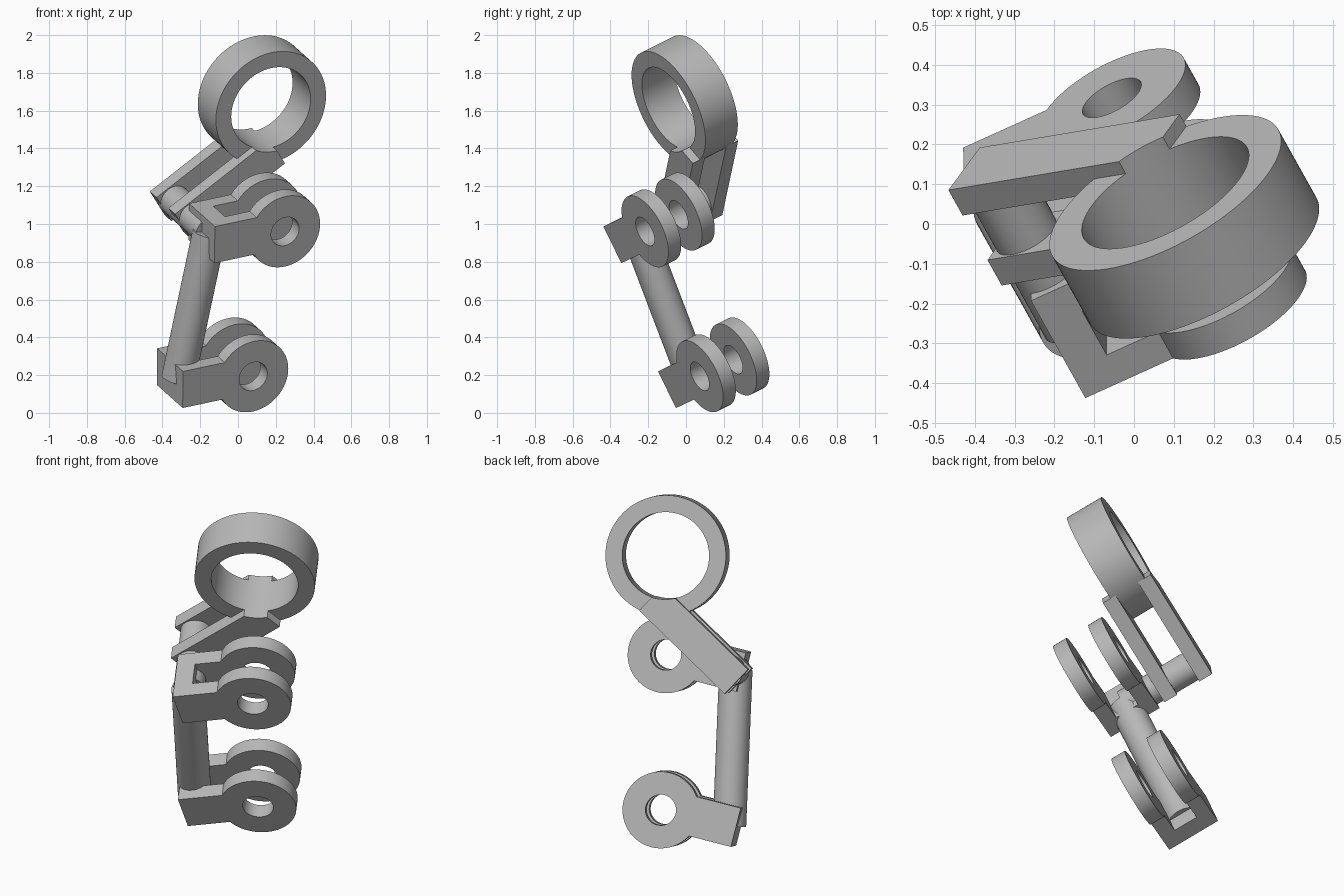
import bpy, bmesh
from math import radians, asin, pi, cos, sin
from mathutils import Matrix, Vector

cube = bpy.data.objects.get("Cube")
if cube:
    bpy.data.objects.remove(cube, do_unlink=True)

grey = bpy.data.materials.new("plain grey")
grey.use_nodes = True
colour = (0.48, 0.48, 0.48, 1)
grey.diffuse_color = colour
grey.node_tree.nodes["Principled BSDF"].inputs["Base Color"].default_value = colour

# Tilted working frame: plate plane (x, y) and hinge axis (z)
axis = Vector((-0.447, 0.8, 0.4)).normalized()
across = Vector((0, 0, 1)).cross(axis).normalized()
rise = axis.cross(across)
FRAME = Matrix.Translation((0, 0, 1)) @ Matrix((across, rise, axis)).transposed().to_4x4()


def make(name, bm, matrix=Matrix()):
    bmesh.ops.recalc_face_normals(bm, faces=bm.faces)
    bm.transform(FRAME @ matrix)
    mesh = bpy.data.meshes.new(name)
    bm.to_mesh(mesh)
    bm.free()
    mesh.materials.append(grey)
    ob = bpy.data.objects.new(name, mesh)
    bpy.context.collection.objects.link(ob)
    return ob


def prism(name, outline, low, high, matrix=Matrix()):
    bm = bmesh.new()
    face = bm.faces.new([bm.verts.new((x, y, low)) for x, y in outline])
    out = bmesh.ops.extrude_face_region(bm, geom=[face])
    moved = [g for g in out["geom"] if isinstance(g, bmesh.types.BMVert)]
    bmesh.ops.translate(bm, verts=moved, vec=(0, 0, high - low))
    return make(name, bm, matrix)


def circle(x, y, radius, count=72):
    return [(x + radius * cos(2 * pi * i / count), y + radius * sin(2 * pi * i / count))
            for i in range(count)]


def cut(ob, cutter):
    mod = ob.modifiers.new("cut", "BOOLEAN")
    mod.operation = "DIFFERENCE"
    mod.solver = "EXACT"
    mod.object = cutter
    select(ob)
    bpy.ops.object.modifier_apply(modifier=mod.name)
    bpy.data.objects.remove(cutter, do_unlink=True)


def select(ob):
    bpy.ops.object.select_all(action="DESELECT")
    ob.select_set(True)
    bpy.context.view_layer.objects.active = ob


def smooth(ob):
    select(ob)
    bpy.ops.object.shade_smooth_by_angle(angle=radians(30))


# Forked clevis: round eye plus tongue, slotted between two cheeks
def clevis(name, x, y):
    place = Matrix.Translation((x, y, 0)) @ Matrix.Rotation(radians(-12), 4, "Z")
    radius, top, bottom, end = 0.207, 0.118, -0.098, 0.417
    start, stop = asin(top / radius), 2 * pi + asin(bottom / radius)
    steps = 60
    angles = [start + (stop - start) * i / steps for i in range(steps + 1)]
    outline = [(radius * cos(t), radius * sin(t)) for t in angles]
    outline += [(end, bottom), (end, top)]
    body = prism(name, outline, -0.301, 0.005, place)
    slot = [(-0.4, -0.4), (0.315, -0.4), (0.315, 0.4), (-0.4, 0.4)]
    cut(body, prism("slot_cutter", slot, -0.217, -0.079, place))
    cut(body, prism("eye_cutter", circle(0, 0, 0.083), -0.5, 0.2, place))
    smooth(body)


clevis("lower_clevis", -0.106, -0.749)
clevis("upper_clevis", -0.112, 0.088)

# Large ring
RING = (-0.107, 0.63)
ring = prism("large_ring", circle(*RING, 0.326, 96), 0.094, 0.308)
cut(ring, prism("bore_cutter", circle(*RING, 0.235, 96), 0, 0.5))
smooth(ring)

# Pair of arms carrying the ring, trimmed to its bore
ARM = [(0.366, 0.037), (0.245, -0.1), (-0.235, 0.33), (-0.114, 0.467)]
for name, low in (("front_arm", 0.046), ("rear_arm", 0.266)):
    arm = prism(name, ARM, low, low + 0.08)
    cut(arm, prism("bore_cutter", circle(*RING, 0.235, 96), -0.1, 0.5))
    smooth(arm)

# Hinge pin joining the arms to the upper clevis
smooth(prism("hinge_pin", circle(0.25, 0.02, 0.084), -0.15, 0.3))

# Long tube between the two clevises
upright = Matrix.Translation((0.255, 0, -0.152)) @ Matrix.Rotation(radians(90), 4, "X")
smooth(prism("long_tube", circle(0, 0, 0.09), -0.02, 0.825, upright))
